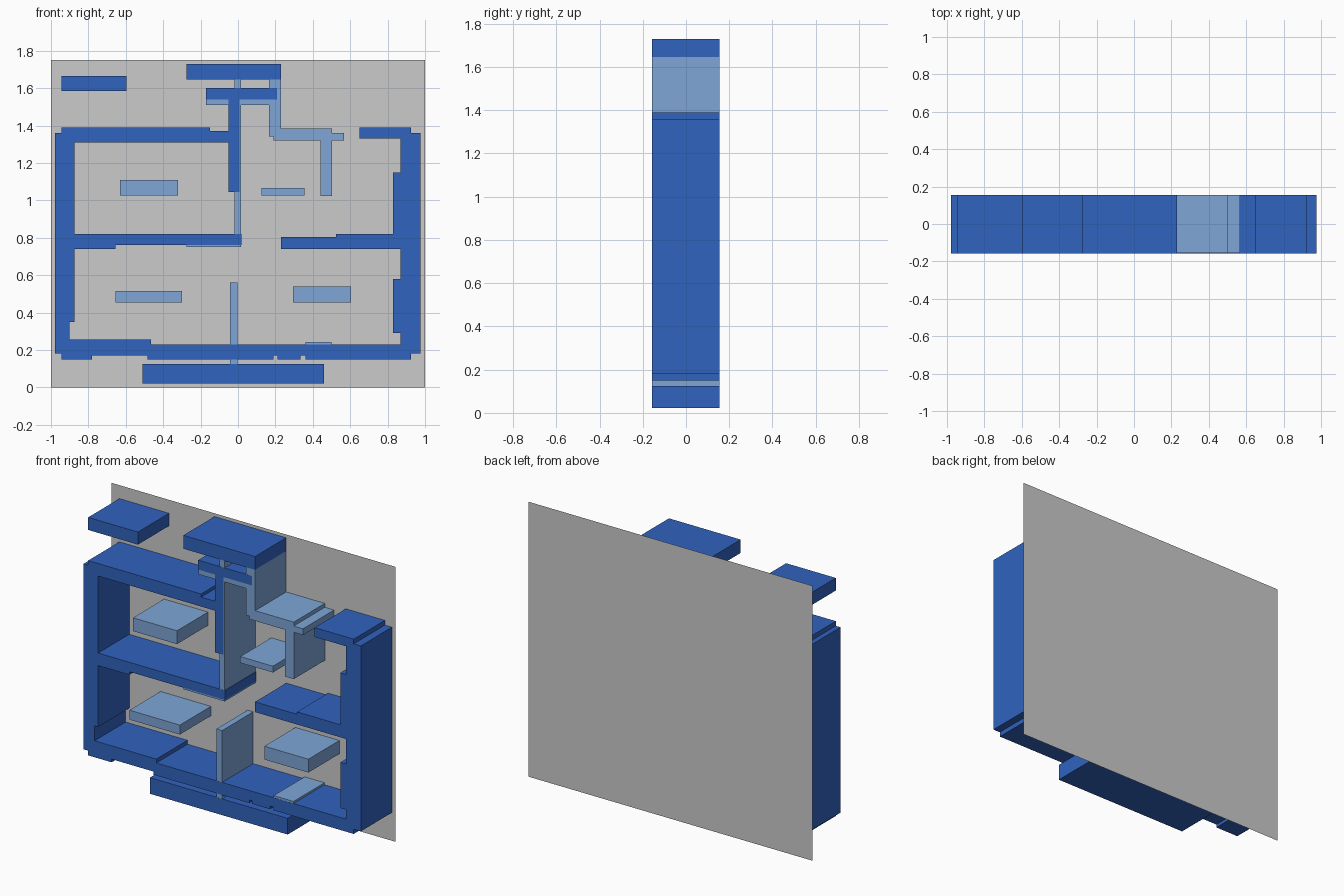
import bpy, bmesh

D = 0.157  # half depth of the wall blocks


def material(name, rgb):
    m = bpy.data.materials.new(name)
    m.diffuse_color = (*rgb, 1)
    return m


DARK = material("dark_blue", (0.03, 0.125, 0.52))
LIGHT = material("light_blue", (0.21, 0.38, 0.68))


def extrude(name, profile, mat):
    """Extrude an x-z outline through the depth of the plan."""
    front = -D if mat is DARK else -D + 0.0008
    bm = bmesh.new()
    face = bm.faces.new([bm.verts.new((x, front, z)) for x, z in profile])
    ext = bmesh.ops.extrude_face_region(bm, geom=[face])
    for v in ext["geom"]:
        if isinstance(v, bmesh.types.BMVert):
            v.co.y = D - 0.001
    bmesh.ops.recalc_face_normals(bm, faces=bm.faces)
    me = bpy.data.meshes.new(name)
    bm.to_mesh(me)
    bm.free()
    me.materials.append(mat)
    bpy.context.collection.objects.link(bpy.data.objects.new(name, me))


def box(name, x0, x1, z0, z1, mat):
    extrude(name, [(x0, z0), (x1, z0), (x1, z1), (x0, z1)], mat)


# Backing sheet
me = bpy.data.meshes.new("backing_sheet")
me.from_pydata([(-1, D, 0), (1, D, 0), (1, D, 1.75), (-1, D, 1.75)], [], [(0, 1, 2, 3)])
bpy.context.collection.objects.link(bpy.data.objects.new("backing_sheet", me))

# Outer walls, with their small steps
extrude("left_wall", [
    (-0.978, 0.18), (-0.90, 0.18), (-0.90, 0.35), (-0.875, 0.35), (-0.875, 1.31),
    (-0.875, 1.39), (-0.945, 1.39), (-0.945, 1.36), (-0.978, 1.36)], DARK)
extrude("top_left_wall", [
    (-0.875, 1.31), (-0.05, 1.31), (-0.05, 1.37), (-0.15, 1.37),
    (-0.15, 1.39), (-0.875, 1.39)], DARK)
extrude("bottom_wall", [
    (-0.945, 0.18), (-0.945, 0.15), (-0.78, 0.15), (-0.78, 0.17), (-0.485, 0.17),
    (-0.485, 0.15), (0.19, 0.15), (0.19, 0.17), (0.21, 0.17), (0.21, 0.15),
    (0.335, 0.15), (0.335, 0.17), (0.36, 0.17), (0.36, 0.15), (0.925, 0.15),
    (0.925, 0.18), (0.87, 0.18), (0.87, 0.23), (-0.465, 0.23), (-0.465, 0.255),
    (-0.90, 0.255), (-0.90, 0.18)], DARK)
extrude("right_wall", [
    (0.87, 0.18), (0.975, 0.18), (0.975, 1.36), (0.925, 1.36), (0.925, 1.39),
    (0.65, 1.39), (0.65, 1.33), (0.87, 1.33), (0.87, 1.15), (0.83, 1.15),
    (0.83, 0.74), (0.87, 0.74), (0.87, 0.58), (0.83, 0.58), (0.83, 0.29),
    (0.87, 0.29)], DARK)

# Inner dark walls
extrude("middle_left_wall", [
    (-0.875, 0.74), (-0.655, 0.74), (-0.655, 0.76), (0.018, 0.76),
    (0.018, 0.82), (-0.875, 0.82)], DARK)
extrude("middle_right_wall", [
    (0.23, 0.74), (0.83, 0.74), (0.83, 0.82), (0.525, 0.82),
    (0.525, 0.805), (0.23, 0.805)], DARK)
extrude("upper_tee_wall", [
    (-0.052, 1.045), (0.008, 1.045), (0.008, 1.54), (0.208, 1.54), (0.208, 1.60),
    (-0.17, 1.60), (-0.17, 1.54), (-0.052, 1.54)], DARK)

# Detached dark blocks outside the walls
box("corner_block", -0.945, -0.595, 1.585, 1.665, DARK)
box("top_block", -0.275, 0.23, 1.645, 1.73, DARK)
box("bottom_block", -0.51, 0.46, 0.022, 0.125, DARK)

# Light partitions
box("upper_partition", -0.02, 0.015, 0.75, 1.65, LIGHT)
box("upper_crossbar", -0.17, 0.165, 1.51, 1.565, LIGHT)
box("middle_partition", -0.275, 0.015, 0.75, 0.80, LIGHT)
box("lower_partition", -0.042, -0.002, 0.12, 0.56, LIGHT)
box("bottom_patch", 0.36, 0.50, 0.17, 0.243, LIGHT)
extrude("stepped_partition", [
    (0.165, 1.65), (0.165, 1.34), (0.19, 1.34), (0.19, 1.32), (0.44, 1.32),
    (0.44, 1.022), (0.502, 1.022), (0.502, 1.32), (0.567, 1.32), (0.567, 1.36),
    (0.502, 1.36), (0.502, 1.385), (0.23, 1.385), (0.23, 1.65)], LIGHT)

# Light slabs in the four rooms
for name, *b in [("upper_left", -0.63, -0.32, 1.025, 1.11),
                 ("upper_right", 0.125, 0.355, 1.025, 1.065),
                 ("lower_left", -0.655, -0.30, 0.455, 0.515),
                 ("lower_right", 0.295, 0.605, 0.455, 0.54)]:
    box(name + "_slab", *b, LIGHT)
